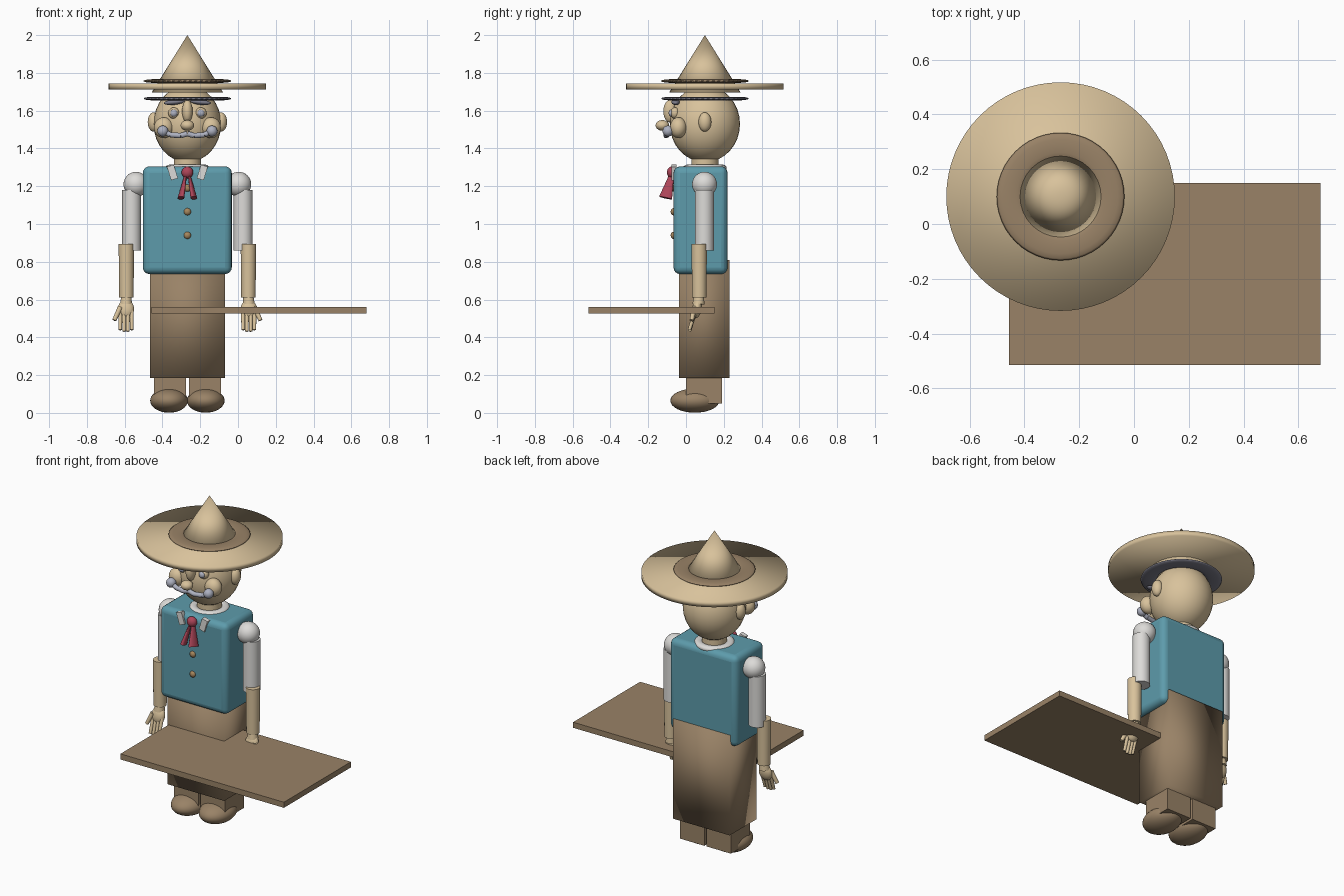
import bpy, math
from mathutils import Vector

if "Cube" in bpy.data.objects:
    bpy.data.objects.remove(bpy.data.objects["Cube"])

CX = -0.268   # centre line of the figure
CY = 0.10     # head and hat depth


def mat(name, rgb):
    m = bpy.data.materials.new(name)
    m.diffuse_color = (*rgb, 1)
    m.use_nodes = True
    m.node_tree.nodes["Principled BSDF"].inputs["Base Color"].default_value = m.diffuse_color
    return m


TAN = mat("tan", (0.69, 0.54, 0.33))
BROWN = mat("brown", (0.32, 0.225, 0.135))
TEAL = mat("teal", (0.11, 0.33, 0.41))
RED = mat("red", (0.42, 0.06, 0.10))
WHITE = mat("white", (0.72, 0.71, 0.69))
GREY = mat("blue grey", (0.42, 0.44, 0.53))
DARK = mat("dark grey", (0.20, 0.20, 0.25))
BUTTON = mat("button brown", (0.38, 0.24, 0.11))


def finish(name, m, smooth="angle"):
    o = bpy.context.object
    o.name = name
    o.data.materials.append(m)
    bpy.ops.object.transform_apply(location=False, rotation=True, scale=True)
    if smooth == "full":
        bpy.ops.object.shade_smooth()
    elif smooth == "angle":
        bpy.ops.object.shade_smooth_by_angle(angle=math.radians(40))
    return o


def ball(name, loc, radii, m, rot=(0, 0, 0)):
    bpy.ops.mesh.primitive_uv_sphere_add(segments=32, ring_count=16, location=loc, rotation=rot)
    bpy.context.object.scale = radii
    return finish(name, m, "full")


def box(name, lo, hi, m, bevel=0, smooth=None):
    lo, hi = Vector(lo), Vector(hi)
    bpy.ops.mesh.primitive_cube_add(size=1, location=(lo + hi) / 2)
    bpy.context.object.scale = hi - lo
    o = finish(name, m, smooth)
    if bevel:
        b = o.modifiers.new("round", "BEVEL")
        b.width, b.segments = bevel, 4
    return o


def rod(name, a, b, r1, r2, m, smooth="angle", flat=1):
    """Tapered rod from a to b, optionally flattened front to back."""
    a, b = Vector(a), Vector(b)
    d = b - a
    bpy.ops.mesh.primitive_cone_add(vertices=32, radius1=r1, radius2=r2, depth=d.length)
    o = bpy.context.object
    o.scale = (1, flat, 1)
    bpy.ops.object.transform_apply(location=False, rotation=False, scale=True)
    o.location = (a + b) / 2
    o.rotation_euler = Vector((0, 0, 1)).rotation_difference(d).to_euler()
    return finish(name, m, smooth)


def ring(name, loc, major, minor, zscale, m):
    bpy.ops.mesh.primitive_torus_add(major_segments=48, minor_segments=12, location=loc,
                                     major_radius=major, minor_radius=minor)
    bpy.context.object.scale = (1, 1, zscale)
    return finish(name, m, "full")


# Table top
box("table_top", (-0.457, -0.515, 0.525), (0.68, 0.15, 0.56), BROWN)

# Hat: brim, pointed crown, band, and hair ring below
bpy.ops.mesh.primitive_cylinder_add(vertices=64, radius=0.417, depth=0.034, location=(CX, CY, 1.728))
finish("hat_brim", TAN, "full")
rod("hat_crown", (CX, CY, 1.695), (CX, CY, 2.0), 0.19, 0, TAN, "full")
ring("hat_band", (CX, CY, 1.757), 0.185, 0.048, 0.2, BROWN)
ring("hair_ring", (CX, CY, 1.664), 0.185, 0.047, 0.2, DARK)

# Head and neck
ball("head", (CX, CY, 1.53), (0.179, 0.186, 0.203), TAN)
rod("neck", (CX, CY, 1.28), (CX, CY, 1.37), 0.072, 0.072, TAN)
ring("collar", (CX, CY, 1.297), 0.09, 0.026, 0.7, WHITE)

# Nose
ball("nose_bridge", (CX, -0.085, 1.597), (0.028, 0.035, 0.06), TAN)
ball("nose_tip", (CX, -0.125, 1.522), (0.036, 0.036, 0.028), TAN)

# Body
box("waistcoat", (-0.504, -0.066, 0.735), (-0.033, 0.22, 1.305), TEAL, 0.035, "angle")
box("apron", (-0.465, -0.037, 0.185), (-0.07, 0.23, 0.81), BROWN, 0, "full")
for z in (1.19, 1.065, 0.94):
    ball("button", (CX, -0.066, z), (0.019, 0.015, 0.019), BUTTON)

# Neck tie knot
ball("tie_knot", (CX, -0.075, 1.273), (0.031, 0.026, 0.031), RED)

# Paired parts
for side, s in (("left", -1), ("right", 1)):
    def P(dx, y, z):
        return (CX + s * dx, y, z)

    # Face
    ball(side + "_ear", P(0.179, CY, 1.54), (0.031, 0.034, 0.051), TAN)
    ball(side + "_eye", P(0.0715, -0.058, 1.587), (0.03, 0.025, 0.03), TAN)
    ball(side + "_pupil", P(0.0715, -0.078, 1.587), (0.019, 0.014, 0.019), GREY)
    ball(side + "_eyebrow", P(0.07, -0.055, 1.645), (0.055, 0.022, 0.014), DARK,
         (0, s * 0.1, 0))
    ball(side + "_cheek", P(0.125, -0.04, 1.51), (0.052, 0.045, 0.055), TAN)

    # Moustache with curled ball ends
    path = [P(0, -0.105, 1.478), P(0.035, -0.105, 1.468), P(0.09, -0.1, 1.472), P(0.13, -0.095, 1.492)]
    for i, (a, b) in enumerate(zip(path, path[1:])):
        rod(f"{side}_moustache_{i}", a, b, 0.014, 0.014, GREY)
    ball(side + "_moustache_end", path[-1], (0.029, 0.029, 0.029), GREY)

    # Collar flap and tie tail
    o = box(side + "_collar_flap", P(0.06, -0.077, 1.235), P(0.098, -0.05, 1.31), WHITE)
    o.rotation_euler = (0, s * 0.3, 0)
    rod(side + "_tie_tail", P(0.008, -0.075, 1.265), P(0.034, -0.108, 1.138), 0.012, 0.036, RED,
        flat=0.45)

    # Arm
    ball(side + "_shoulder", P(0.272, 0.098, 1.21), (0.066, 0.066, 0.066), WHITE)
    rod(side + "_sleeve", P(0.295, 0.097, 1.18), P(0.295, 0.097, 0.86), 0.05, 0.05, WHITE)
    rod(side + "_forearm", P(0.323, 0.07, 0.895), P(0.323, 0.07, 0.61), 0.041, 0.038, TAN)

    # Hand
    rod(side + "_wrist", P(0.323, 0.068, 0.615), P(0.325, 0.066, 0.575), 0.027, 0.032, TAN)
    ball(side + "_palm", P(0.325, 0.057, 0.55), (0.043, 0.026, 0.05), TAN, (-0.2, 0, 0))
    for i in range(4):
        dx = 0.295 + i * 0.02
        tip = 0.432 + (0.008 if i in (0, 3) else 0)
        rod(f"{side}_finger_{i}", P(dx, 0.05, 0.54), P(dx, 0.018, tip), 0.011, 0.009, TAN)
    rod(side + "_thumb", P(0.355, 0.045, 0.56), P(0.387, 0.03, 0.49), 0.014, 0.011, TAN)

    # Leg and shoe
    lo, hi = P(0.008, 0.0, 0.05), P(0.178, 0.19, 0.25)
    box(side + "_leg", (min(lo[0], hi[0]), 0.0, 0.05), (max(lo[0], hi[0]), 0.19, 0.25), BROWN)
    ball(side + "_shoe", P(0.097, 0.047, 0.065), (0.1, 0.13, 0.064), BROWN)
